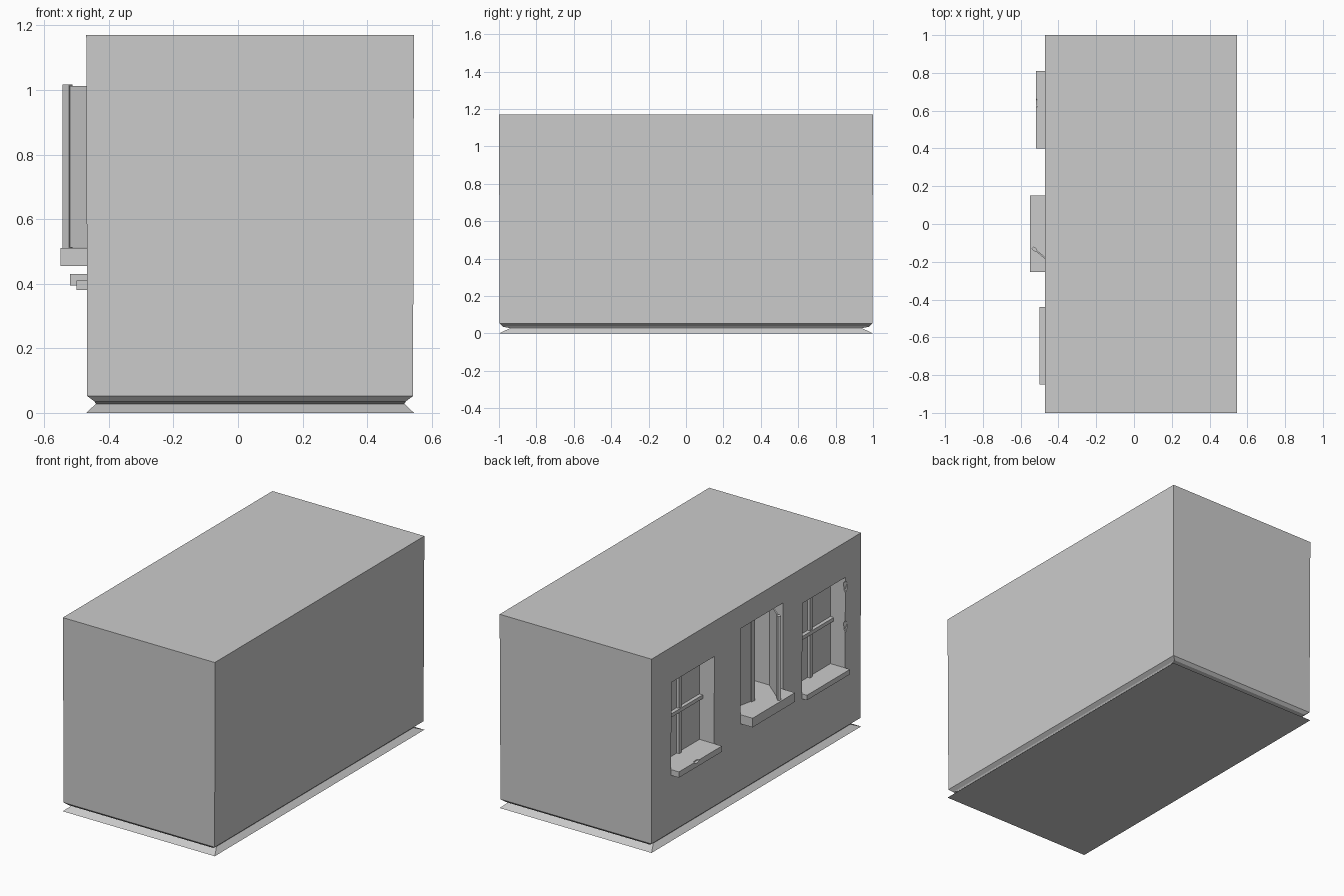
import bpy, bmesh, math
from mathutils import Vector

if "Cube" in bpy.data.objects:
    bpy.data.objects.remove(bpy.data.objects["Cube"])

X0, X1 = -0.47, 0.545   # window face and rear face
TOP = 1.17


def finish(name, bm):
    bmesh.ops.recalc_face_normals(bm, faces=bm.faces)
    mesh = bpy.data.meshes.new(name)
    bm.to_mesh(mesh)
    bm.free()
    obj = bpy.data.objects.new(name, mesh)
    bpy.context.collection.objects.link(obj)
    return obj


def box(name, x, y, z):
    bm = bmesh.new()
    bmesh.ops.create_cube(bm, size=1)
    for v in bm.verts:
        v.co = Vector(((x[0] + x[1]) / 2 + v.co.x * (x[1] - x[0]),
                       (y[0] + y[1]) / 2 + v.co.y * (y[1] - y[0]),
                       (z[0] + z[1]) / 2 + v.co.z * (z[1] - z[0])))
    return finish(name, bm)


def chip(name, loc, size):
    bm = bmesh.new()
    bmesh.ops.create_icosphere(bm, subdivisions=1, radius=1)
    for v in bm.verts:
        v.co = Vector(loc) + v.co * Vector(size)
    return finish(name, bm)


def cut(target, cutter):
    cutter.hide_render = True
    mod = target.modifiers.new("cut", 'BOOLEAN')
    mod.operation = 'DIFFERENCE'
    mod.solver = 'EXACT'
    mod.object = cutter
    bpy.context.view_layer.objects.active = target
    bpy.ops.object.modifier_apply(modifier=mod.name)
    bpy.data.objects.remove(cutter)


# wall block with a pinched groove above the flared foot
bm = bmesh.new()
rings = []
for z, ix, iy in [(0, 0, 0), (0.028, 0.03, 0.06), (0.036, 0.025, 0.02),
                  (0.052, 0.003, 0.004), (TOP, 0, 0)]:
    corners = [(X0 + ix, -1 + iy), (X1 - ix, -1 + iy), (X1 - ix, 1 - iy), (X0 + ix, 1 - iy)]
    rings.append([bm.verts.new((x, y, z)) for x, y in corners])
for a, b in zip(rings, rings[1:]):
    for i in range(4):
        j = (i + 1) % 4
        bm.faces.new((a[i], a[j], b[j], b[i]))
bm.faces.new(rings[0])
bm.faces.new(rings[-1])
wall = finish("wall_block", bm)

# windows: label, y range, sill top, opening top, recess depth, sill front, sill thickness
windows = [("left", (0.40, 0.81), 0.43, 0.957, 0.10, -0.52, 0.035),
           ("middle", (-0.255, 0.15), 0.51, 1.03, 0.20, -0.55, 0.055),
           ("right", (-0.85, -0.44), 0.41, 0.957, 0.10, -0.50, 0.03)]
sills = {}
for label, y, z0, z1, depth, front, thick in windows:
    cut(wall, box("opening_cutter", (X0 - 0.1, X0 + depth), y, (z0 - 0.01, z1)))
    sills[label] = box(label + "_sill", (front, X0 + depth + 0.01), y, (z0 - thick, z0))
    # crossed glazing bars on the closed windows
    if label != "middle":
        back, mid_y, mid_z = X0 + depth, sum(y) / 2, (z0 + z1) / 2
        box(label + "_upright_bar", (back - 0.016, back + 0.01),
            (mid_y - 0.012, mid_y + 0.012), (z0, z1))
        box(label + "_cross_bar", (back - 0.022, back + 0.01), y, (mid_z - 0.011, mid_z + 0.011))

# chipped edges
cut(sills["left"], chip("sill_chip_cutter", (-0.525, 0.64, 0.435), (0.022, 0.032, 0.02)))
for z in (0.9, 0.66):
    cut(wall, chip("jamb_chip_cutter", (X0 - 0.005, -0.85, z), (0.02, 0.022, 0.045)))


# open casements of the middle window
def casement(name, hinge, end):
    hx, hy = hinge
    d = Vector((end[0] - hx, end[1] - hy, 0))
    length, angle = d.length, math.atan2(d.y, d.x)
    parts = [box(name + "_panel", (0, length), (-0.004, 0.004), (0.512, 1.012)),
             box(name + "_edge_stile", (length - 0.025, length), (-0.009, 0.009), (0.51, 1.017))]
    for p in parts:
        p.location = (hx, hy, 0)
        p.rotation_euler.z = angle


casement("near_casement", (-0.38, 0.15), (-0.42, -0.046))
casement("far_casement", (-0.385, -0.252), (-0.537, -0.125))
